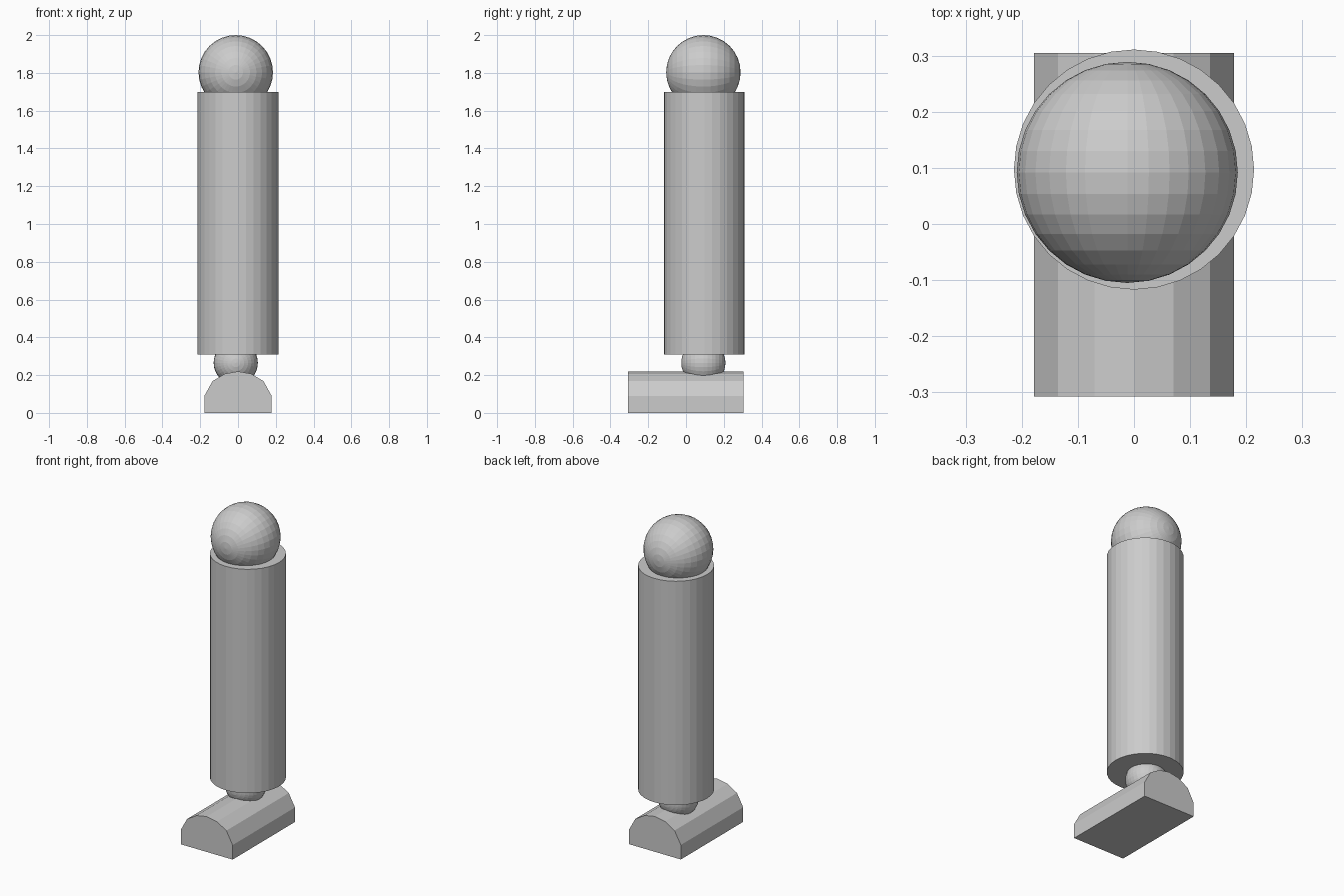
import bpy
import bmesh
from math import radians
from mathutils import Matrix, Vector

old = bpy.data.objects.get("Cube")
if old:
    bpy.data.objects.remove(old, do_unlink=True)

grey = bpy.data.materials.new("light_grey")
grey.use_nodes = True
color = (0.6, 0.6, 0.6, 1)
grey.diffuse_color = color
grey.node_tree.nodes["Principled BSDF"].inputs["Base Color"].default_value = color


def finish(name, bm):
    bmesh.ops.recalc_face_normals(bm, faces=bm.faces)
    mesh = bpy.data.meshes.new(name)
    bm.to_mesh(mesh)
    bm.free()
    mesh.materials.append(grey)
    obj = bpy.data.objects.new(name, mesh)
    bpy.context.collection.objects.link(obj)


def ball(name, center, radius):
    # Poles lie along the front-back axis
    bm = bmesh.new()
    turn = Matrix.Translation(center) @ Matrix.Rotation(radians(90), 4, "X")
    bmesh.ops.create_uvsphere(bm, u_segments=32, v_segments=16,
                              radius=radius, matrix=turn)
    finish(name, bm)


# Joint balls
ball("upper_joint", (-0.012, 0.092, 1.803), 0.197)
ball("ankle_joint", (-0.012, 0.092, 0.265), 0.117)

# Leg column
bottom, top = 0.31, 1.70
bm = bmesh.new()
bmesh.ops.create_cone(bm, cap_ends=True, segments=32, radius1=0.214,
                      radius2=0.214, depth=top - bottom,
                      matrix=Matrix.Translation((0, 0.097, (top + bottom) / 2)))
finish("leg", bm)

# Foot: arched profile extruded front to back
half = [(0.178, 0), (0.178, 0.09), (0.135, 0.168), (0.07, 0.207)]
profile = half + [(0, 0.22)] + [(-x, z) for x, z in reversed(half)]
bm = bmesh.new()
front = bm.faces.new([bm.verts.new((x, -0.307, z)) for x, z in profile])
result = bmesh.ops.extrude_face_region(bm, geom=[front], use_keep_orig=True)
back = [v for v in result["geom"] if isinstance(v, bmesh.types.BMVert)]
bmesh.ops.translate(bm, verts=back, vec=Vector((0, 0.612, 0)))
finish("foot", bm)
